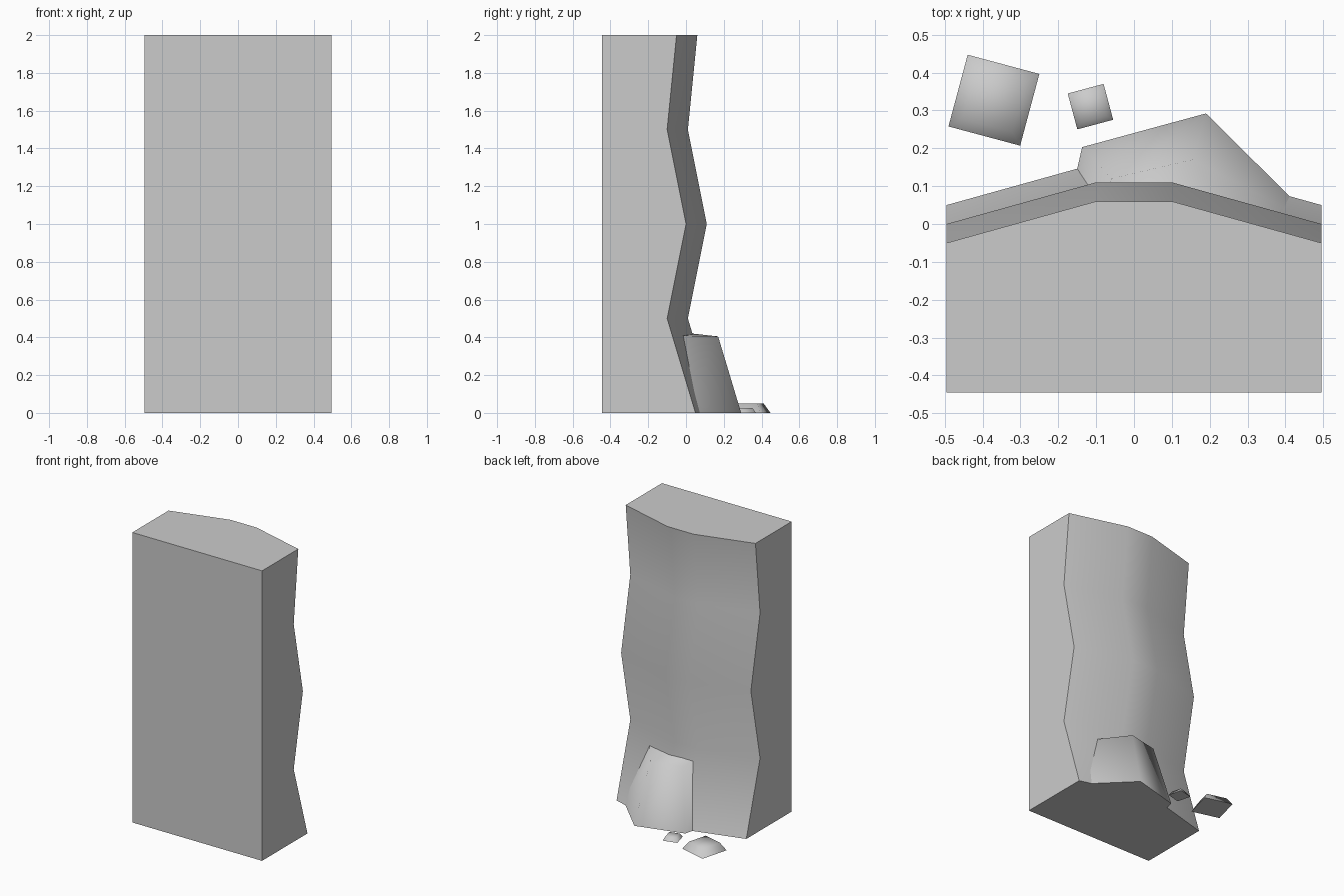
import bpy, math
from math import radians

if "Cube" in bpy.data.objects:
    bpy.data.objects.remove(bpy.data.objects["Cube"])


def make(name, verts, faces, angle):
    mesh = bpy.data.meshes.new(name)
    mesh.from_pydata(verts, [], faces)
    obj = bpy.data.objects.new(name, mesh)
    bpy.context.collection.objects.link(obj)
    bpy.ops.object.select_all(action='DESELECT')
    obj.select_set(True)
    bpy.context.view_layer.objects.active = obj
    bpy.ops.object.mode_set(mode='EDIT')
    bpy.ops.mesh.select_all(action='SELECT')
    bpy.ops.mesh.normals_make_consistent(inside=False)
    bpy.ops.object.mode_set(mode='OBJECT')
    bpy.ops.object.shade_smooth_by_angle(angle=radians(angle))
    return obj


def loft(name, rings, angle):
    # joins equal rings of points and closes both ends
    n = len(rings[0])
    verts = [p for ring in rings for p in ring]
    faces = [tuple(range(n)), tuple(range(len(verts) - n, len(verts)))]
    for r in range(len(rings) - 1):
        for i in range(n):
            j = (i + 1) % n
            faces.append((r * n + i, r * n + j, (r + 1) * n + j, (r + 1) * n + i))
    return make(name, verts, faces, angle)


# Cliff block: flat front and sides, wavy bulging rear face
rings = []
for z, y in [(0, .05), (.5, -.10), (1, 0), (1.5, -.10), (2, -.05)]:
    rings.append([(-.495, -.445, z), (.495, -.445, z), (.495, y, z),
                  (.1, y + .11, z), (-.1, y + .11, z), (-.495, y, z)])
loft("cliff_wall", rings, 32)

# Large boulder leaning into the cliff
base = [(-.137, .203, 0), (-.19, -.03, 0), (.35, -.03, 0), (.49, -.005, 0), (.19, .292, 0)]
top = [(-.06, .12, .408), (-.10, -.06, .43), (.20, -.06, .44), (.32, -.06, .41), (.155, .17, .405)]
loft("leaning_boulder", [base, top], 80)


# Small loose stones: squat tapered blocks
def stone(name, cx, cy, side, height, turn):
    rings = []
    for z, s in [(0, 1), (height, .7)]:
        r = side * s / math.sqrt(2)
        rings.append([(cx + r * math.cos(radians(turn + 45 + 90 * k)),
                       cy + r * math.sin(radians(turn + 45 + 90 * k)), z) for k in range(4)])
    return loft(name, rings, 80)


stone("loose_stone_large", -.37, .327, .196, .05, -15)
stone("loose_stone_small", -.115, .31, .098, .026, 15)
